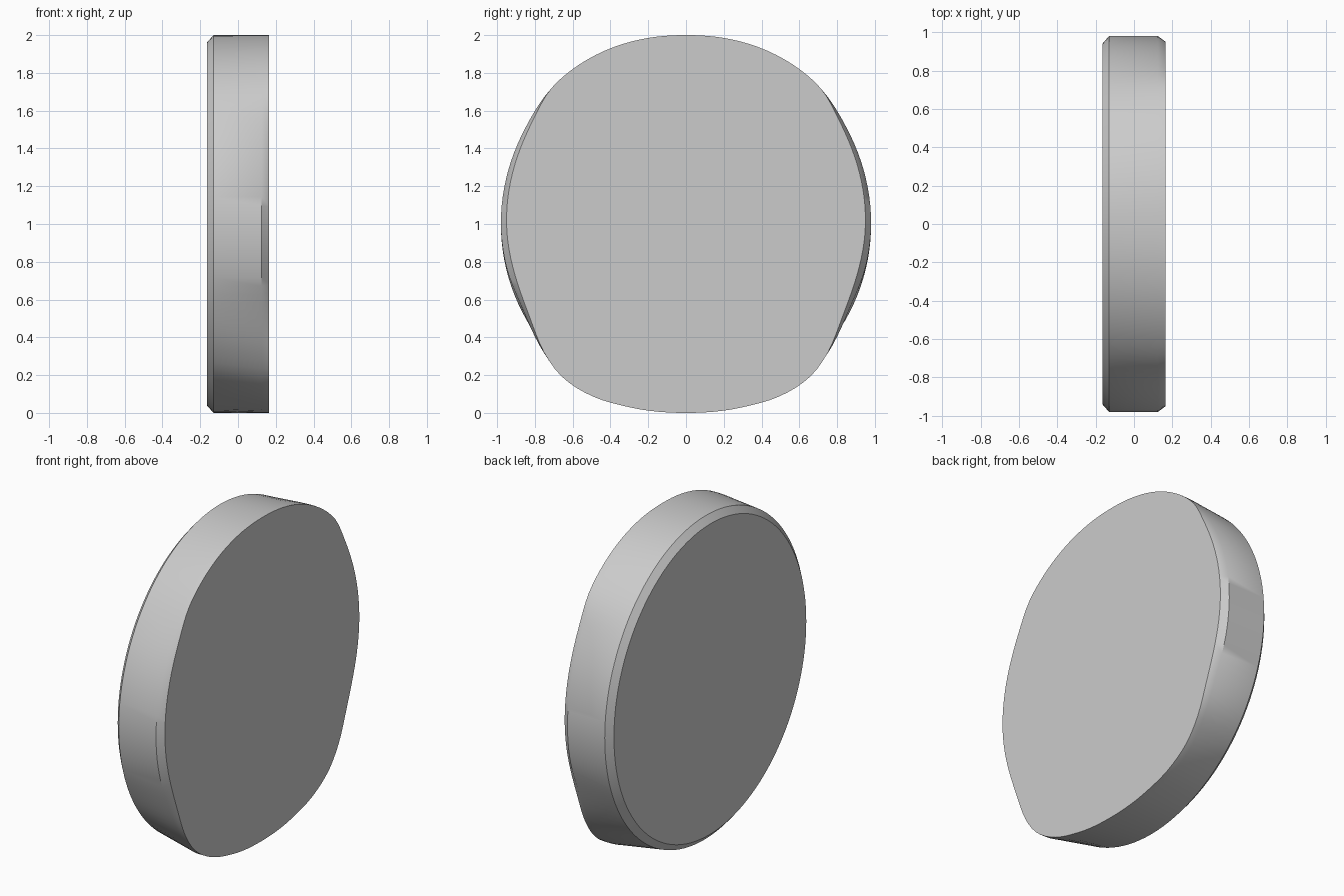
import bpy, bmesh, math
from mathutils import Vector

cube = bpy.data.objects.get("Cube")
if cube:
    bpy.data.objects.remove(cube, do_unlink=True)

SEGMENTS = 128
CENTRE = 1.0

# Half outlines as (y, z), running bottom to top
lower = [(0, 0), (0.3, 0.03), (0.5, 0.09), (0.65, 0.185), (0.74, 0.3)]
upper = [(0.72, 1.71), (0.6, 1.82), (0.4, 1.93), (0.2, 1.985), (0, 2)]
rim_side = [(0.865, 0.55), (0.95, 0.77), (0.98, 1.0), (0.95, 1.25), (0.85, 1.51)]
face_side = [(0.825, 0.5), (0.89, 0.68), (0.95, 1.0), (0.895, 1.35), (0.81, 1.55)]


def outline(points):
    """Radius as a smooth function of the angle through the points."""
    polar = [(math.atan2(z - CENTRE, y), math.hypot(y, z - CENTRE)) for y, z in points]

    def slope(i):
        a, b = polar[max(i - 1, 0)], polar[min(i + 1, len(polar) - 1)]
        return 0 if i in (0, len(polar) - 1) else (b[1] - a[1]) / (b[0] - a[0])

    def radius(angle):
        i = max(k for k in range(len(polar) - 1) if k == 0 or polar[k][0] <= angle)
        (a0, r0), (a1, r1) = polar[i], polar[i + 1]
        h = a1 - a0
        t = (angle - a0) / h
        s = 1 - t
        return (r0 * s * s * (1 + 2 * t) + r1 * t * t * (1 + 2 * s)
                + h * s * t * (s * slope(i) - t * slope(i + 1)))
    return radius


def oval(angle):
    return 0.98 / math.hypot(math.cos(angle), 0.98 * math.sin(angle))


rim = outline(lower + rim_side + upper)
face = outline(lower + face_side + upper)

# Cross-sections from the chamfered round face to the squarer face
sections = [
    (-0.165, lambda a: oval(a) - 0.04),
    (-0.13, oval),
    (0.125, rim),
    (0.165, face),
]

bm = bmesh.new()
rings = []
for x, radius in sections:
    ring = []
    for i in range(SEGMENTS):
        turn = 2 * math.pi * i / SEGMENTS
        y, z = math.cos(turn), math.sin(turn)
        r = radius(math.atan2(z, abs(y)))
        ring.append(bm.verts.new(Vector((x, r * y, CENTRE + r * z))))
    rings.append(ring)

# Side walls and the two flat faces
for a, b in zip(rings, rings[1:]):
    for i in range(SEGMENTS):
        j = (i + 1) % SEGMENTS
        bm.faces.new((a[i], a[j], b[j], b[i]))
bm.faces.new(rings[0])
bm.faces.new(rings[-1])
bmesh.ops.recalc_face_normals(bm, faces=bm.faces)

mesh = bpy.data.meshes.new("disc_body")
bm.to_mesh(mesh)
bm.free()
disc = bpy.data.objects.new("disc_body", mesh)
bpy.context.collection.objects.link(disc)

bpy.ops.object.select_all(action='DESELECT')
disc.select_set(True)
bpy.context.view_layer.objects.active = disc
bpy.ops.object.shade_smooth_by_angle(angle=math.radians(35))
